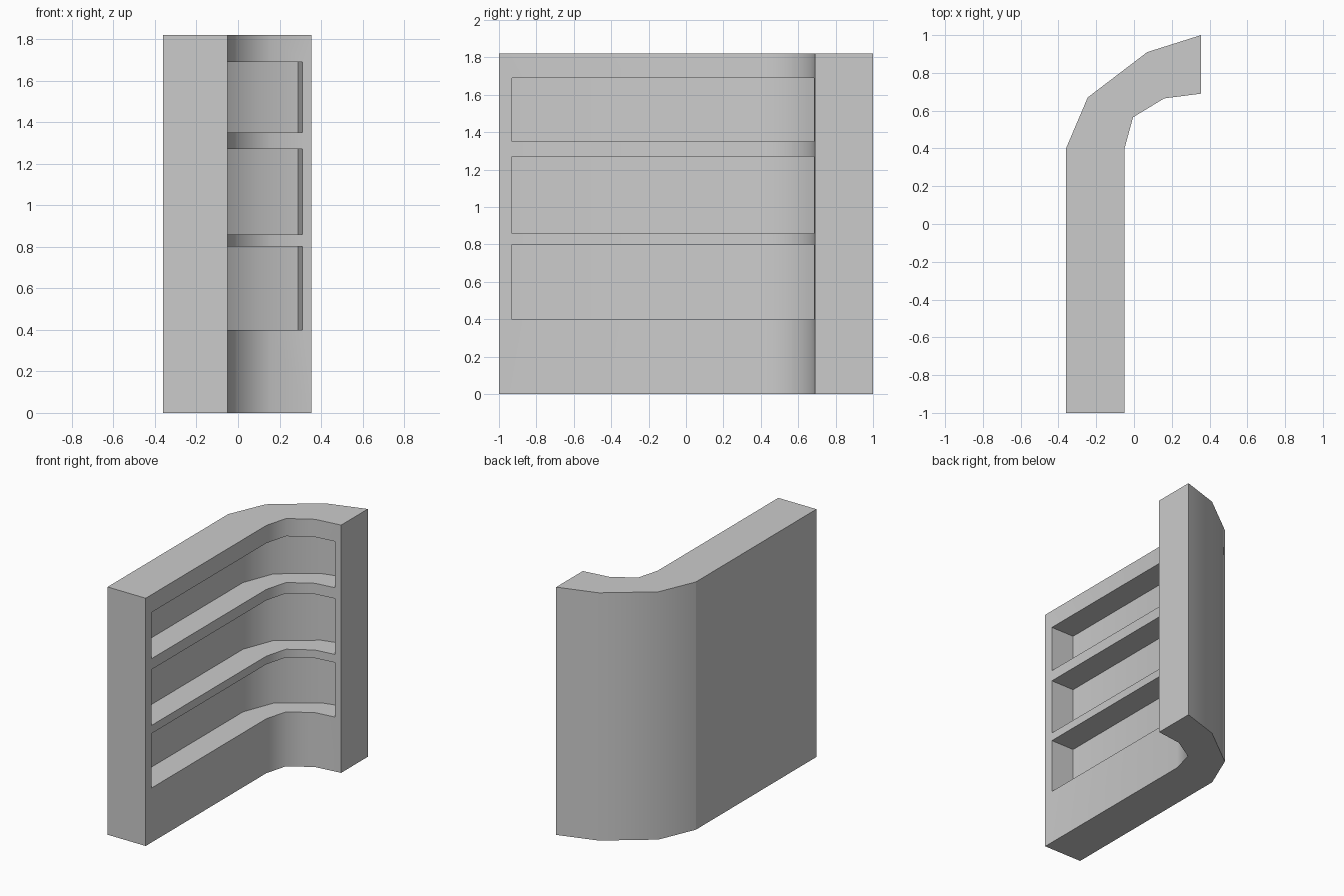
import bpy, bmesh, math

if "Cube" in bpy.data.objects:
    bpy.data.objects.remove(bpy.data.objects["Cube"])

# Plan outline as matching (inner, outer) points along the bent wall
PATH = [((-0.05, -1.0), (-0.36, -1.0)),
        ((-0.05, 0.40), (-0.36, 0.40)),
        ((-0.005, 0.565), (-0.245, 0.67)),
        ((0.16, 0.665), (0.07, 0.91)),
        ((0.355, 0.69), (0.355, 1.0))]
# Recess run stops short of both ends of the wall
RECESS = [((-0.05, -0.93), (-0.36, -0.93))] + PATH[1:4] + [((0.31, 0.684), (0.277, 0.98))]
SHELVES = [(0.40, 0.80), (0.86, 1.27), (1.35, 1.69)]
HEIGHT = 1.82


def band(name, path, f0, f1, z0, z1):
    """Extruded strip between fractions f0 and f1 of the wall thickness."""
    def side(f):
        return [(a[0] + (b[0] - a[0]) * f, a[1] + (b[1] - a[1]) * f) for a, b in path]
    bm = bmesh.new()
    face = bm.faces.new([bm.verts.new((x, y, z0)) for x, y in side(f0) + side(f1)[::-1]])
    ext = bmesh.ops.extrude_face_region(bm, geom=[face])
    bmesh.ops.translate(bm, vec=(0, 0, z1 - z0),
                        verts=[g for g in ext["geom"] if isinstance(g, bmesh.types.BMVert)])
    bmesh.ops.recalc_face_normals(bm, faces=bm.faces)
    mesh = bpy.data.meshes.new(name)
    bm.to_mesh(mesh)
    bm.free()
    obj = bpy.data.objects.new(name, mesh)
    bpy.context.collection.objects.link(obj)
    return obj


# Curved wall body
wall = band("shelf_wall", PATH, 0, 1, 0, HEIGHT)
bpy.context.view_layer.objects.active = wall
wall.select_set(True)

# Three shelf recesses cut into the inner face
for i, (z0, z1) in enumerate(SHELVES):
    cutter = band(f"recess_cutter_{i + 1}", RECESS, -0.1, 0.61, z0, z1)
    cutter.hide_render = True
    mod = wall.modifiers.new("recess", 'BOOLEAN')
    mod.operation = 'DIFFERENCE'
    mod.solver = 'EXACT'
    mod.object = cutter
    bpy.ops.object.modifier_apply(modifier=mod.name)
    bpy.data.objects.remove(cutter)

# Smooth bend with crisp corners, plus a crease where the outer bend starts
bpy.ops.object.shade_smooth_by_angle(angle=math.radians(50))
mesh = wall.data
for e in mesh.edges:
    if all(abs(mesh.vertices[v].co.x + 0.36) < 1e-3 and abs(mesh.vertices[v].co.y - 0.4) < 1e-3
           for v in e.vertices):
        e.use_edge_sharp = True
